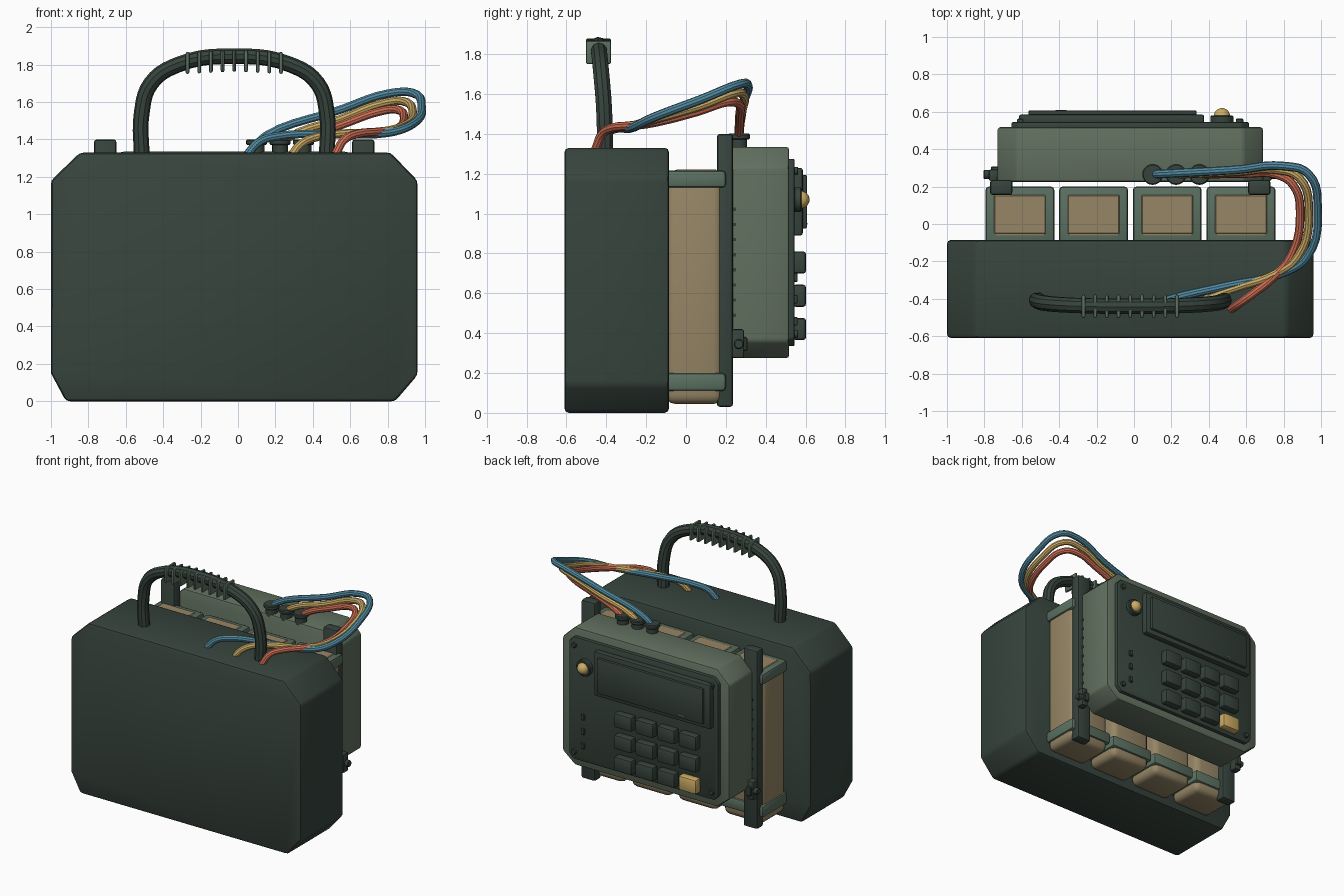
import bpy, bmesh, math
from mathutils import Matrix, Vector

if "Cube" in bpy.data.objects:
    bpy.data.objects.remove(bpy.data.objects["Cube"])

CX = -0.02  # symmetry axis of the device


def material(name, rgb):
    lin = [(c / 255 / 12.92) if c < 10 else ((c / 255 + 0.055) / 1.055) ** 2.4 for c in rgb]
    m = bpy.data.materials.new(name)
    m.diffuse_color = (*lin, 1)
    m.use_nodes = True
    m.node_tree.nodes["Principled BSDF"].inputs["Base Color"].default_value = m.diffuse_color
    return m


DARK = material("dark green", (55, 68, 61))
GREEN = material("olive green", (97, 112, 95))
BAND = material("sage green", (91, 112, 97))
TAN = material("tan", (150, 134, 102))
GOLD = material("gold", (205, 172, 100))
BLUE = material("cable blue", (82, 138, 160))
ORANGE = material("cable orange", (208, 110, 84))


def finish(bm, name, mat, bevel=0.0, seg=2):
    if bevel:
        bm.normal_update()
        edges = [e for e in bm.edges if e.calc_face_angle(0) > math.radians(30)]
        bmesh.ops.bevel(bm, geom=edges, offset=bevel, segments=seg, profile=0.5,
                        affect='EDGES', clamp_overlap=True)
    bmesh.ops.recalc_face_normals(bm, faces=bm.faces)
    me = bpy.data.meshes.new(name)
    bm.to_mesh(me)
    bm.free()
    ob = bpy.data.objects.new(name, me)
    bpy.context.collection.objects.link(ob)
    me.materials.append(mat)
    smooth(ob)
    return ob


def smooth(ob):
    bpy.ops.object.select_all(action='DESELECT')
    ob.select_set(True)
    bpy.context.view_layer.objects.active = ob
    bpy.ops.object.shade_smooth_by_angle(angle=math.radians(35))


def box(name, x, y, z, mat, bevel=0.0, seg=2):
    """Box from (min, max) ranges."""
    bm = bmesh.new()
    bmesh.ops.create_cube(bm, size=1)
    for v in bm.verts:
        v.co = Vector([(r[0] + r[1]) / 2 + c * (r[1] - r[0]) for r, c in zip((x, y, z), v.co)])
    return finish(bm, name, mat, bevel, seg)


def slab(name, outline, y, mat, bevel):
    """XZ outline extruded along y."""
    bm = bmesh.new()
    face = bm.faces.new([bm.verts.new((px, y[0], pz)) for px, pz in outline])
    ext = bmesh.ops.extrude_face_region(bm, geom=[face])
    bmesh.ops.translate(bm, vec=(0, y[1] - y[0], 0),
                        verts=[g for g in ext["geom"] if isinstance(g, bmesh.types.BMVert)])
    return finish(bm, name, mat, bevel)


def octagon(hx, z0, z1, cx, ct, cb):
    right = [(hx - cx, z0), (hx, z0 + cb), (hx, z1 - ct), (hx - cx, z1)]
    return [(CX + a, b) for a, b in right] + [(CX - a, b) for a, b in reversed(right)]


def cylinder(name, loc, r, depth, mat, axis='Z', bevel=0.0, sides=20):
    bm = bmesh.new()
    bmesh.ops.create_cone(bm, cap_ends=True, segments=sides, radius1=r, radius2=r, depth=depth)
    rot = {'Z': Matrix(), 'Y': Matrix.Rotation(math.pi / 2, 4, 'X'),
           'X': Matrix.Rotation(math.pi / 2, 4, 'Y')}[axis]
    bmesh.ops.transform(bm, matrix=Matrix.Translation(loc) @ rot, verts=bm.verts)
    return finish(bm, name, mat, bevel, 1)


def tube(name, pts, r, mat):
    cu = bpy.data.curves.new(name, 'CURVE')
    cu.dimensions = '3D'
    cu.bevel_depth, cu.bevel_resolution, cu.resolution_u = r, 3, 5
    cu.use_fill_caps = True
    sp = cu.splines.new('BEZIER')
    sp.bezier_points.add(len(pts) - 1)
    for bp, p in zip(sp.bezier_points, pts):
        bp.co = p
        bp.handle_left_type = bp.handle_right_type = 'AUTO'
    ob = bpy.data.objects.new(name, cu)
    bpy.context.collection.objects.link(ob)
    cu.materials.append(mat)
    bpy.ops.object.select_all(action='DESELECT')
    ob.select_set(True)
    bpy.context.view_layer.objects.active = ob
    bpy.ops.object.convert(target='MESH')
    smooth(bpy.context.view_layer.objects.active)


# Main case
slab("case", [(-0.92, 0), (0.84, 0), (0.96, 0.14), (0.96, 1.18), (0.815, 1.33),
              (-0.845, 1.33), (-1.0, 1.18), (-1.0, 0.15)], (-0.61, -0.085), DARK, 0.022)

# Carry handle with ribbed grip
half = [(0.495, -0.405, 1.31), (0.495, -0.412, 1.54), (0.445, -0.425, 1.70),
        (0.30, -0.435, 1.80)]
tube("handle", [(CX - a, b, c) for a, b, c in half] + [(CX, -0.44, 1.845)]
     + [(CX + a, b, c) for a, b, c in reversed(half)], 0.042, DARK)
for i in range(9):
    x = CX + (i - 4) * 0.0625
    drop = 0.012 * abs(i - 4) / 4
    box(f"grip_rib_{i}", (x - 0.01, x + 0.01), (-0.502, -0.376),
        (1.762 - drop, 1.88 - drop), BAND, 0.02)

# Four battery cells with end bands
for i in range(4):
    x = -0.61 + i * 0.394
    box(f"cell_{i}", (x - 0.17, x + 0.17), (-0.10, 0.185), (0.045, 1.218), TAN, 0.045, 3)
    for tag, z in (("lower", (0.11, 0.20)), ("upper", (1.13, 1.216))):
        box(f"cell_{tag}_band_{i}", (x - 0.184, x + 0.184), (-0.11, 0.20), z, BAND, 0.018)
    # raised tan cap on the cell top
    box(f"cell_cap_{i}", (x - 0.145, x + 0.145), (-0.06, 0.163), (1.18, 1.221), TAN, 0.012, 1)

# Mounting rails and side latches
for tag, s in (("left", -1), ("right", 1)):
    def span(a, b, s=s):
        return tuple(sorted((CX + s * a, CX + s * b)))
    box(f"rail_{tag}", span(0.63, 0.75), (0.155, 0.236), (0.03, 1.40), DARK, 0.015)
    box(f"latch_{tag}", span(0.70, 0.757), (0.23, 0.292), (0.275, 0.42), DARK, 0.012)
    box(f"latch_grip_{tag}", span(0.70, 0.745), (0.285, 0.308), (0.31, 0.38), DARK, 0.006, 1)
    cylinder(f"latch_pin_{tag}", (CX + s * 0.765, 0.265, 0.345), 0.025, 0.04, DARK, 'X', 0.005, 12)
    # side vents
    for i in range(8):
        z = 0.49 + i * 0.076
        box(f"vent_{tag}_{i}", span(0.70, 0.714), (0.236, 0.25), (z - 0.008, z + 0.008), DARK)

# Control box and its panel
slab("control_box", octagon(0.71, 0.275, 1.335, 0.105, 0.10, 0.085), (0.225, 0.518), GREEN, 0.015)
slab("control_panel", octagon(0.635, 0.335, 1.275, 0.04, 0.04, 0.04), (0.50, 0.545), DARK, 0.008)

# Display
box("display_frame", (-0.615, 0.375), (0.53, 0.586), (0.89, 1.23), DARK, 0.012)
box("display_screen", (-0.565, 0.335), (0.58, 0.607), (0.925, 1.195), DARK, 0.008)
box("display_mark", (-0.42, -0.36), (0.60, 0.609), (0.945, 0.953), GREEN)

# Keypad with one gold key
for r in range(3):
    for c in range(4):
        x, z = 0.12 - c * 0.183, 0.755 - r * 0.167
        box(f"key_{r}_{c}", (x - 0.076, x + 0.076), (0.535, 0.603), (z - 0.056, z + 0.056),
            GOLD if (r, c) == (2, 3) else DARK, 0.016)

# Status slots and panel screws
for i in range(3):
    z = 0.68 - i * 0.11
    box(f"status_slot_{i}", (0.475, 0.505), (0.54, 0.56), (z - 0.022, z + 0.022), DARK, 0.004, 1)
for i, (x, z) in enumerate([(0.565, 1.215), (-0.605, 1.215), (0.565, 0.395), (-0.605, 0.395)]):
    cylinder(f"panel_screw_{i}", (x, 0.548, z), 0.02, 0.03, DARK, 'Y', 0.004, 12)

# Gold lamp in a dark collar
cylinder("lamp_collar", (0.47, 0.56, 1.07), 0.062, 0.04, DARK, 'Y', 0.006, 24)
bm = bmesh.new()
bmesh.ops.create_uvsphere(bm, u_segments=20, v_segments=12, radius=0.044)
bmesh.ops.transform(bm, matrix=Matrix.Translation((0.47, 0.576, 1.07)), verts=bm.verts)
finish(bm, "lamp", GOLD)

# Cable sockets
for i, x in enumerate((0.10, 0.225, 0.35)):
    cylinder(f"socket_base_{i}", (x, 0.265, 1.345), 0.042, 0.06, DARK)
    cylinder(f"socket_collar_{i}", (x, 0.265, 1.386), 0.056, 0.03, DARK, 'Z', 0.006)

# Cables looping from the sockets to the case top
tube("cable_blue", [(0.10, 0.265, 1.37), (0.15, 0.268, 1.42), (0.55, 0.29, 1.56), (0.80, 0.31, 1.645),
                    (0.93, 0.27, 1.65), (0.982, 0.08, 1.575), (0.93, -0.17, 1.48),
                    (0.80, -0.26, 1.435), (0.50, -0.33, 1.43), (0.20, -0.40, 1.415),
                    (0.11, -0.43, 1.385), (0.05, -0.45, 1.32)], 0.023, BLUE)
tube("cable_yellow", [(0.225, 0.265, 1.37), (0.27, 0.267, 1.41), (0.55, 0.28, 1.51),
                      (0.76, 0.29, 1.59), (0.88, 0.25, 1.605), (0.935, 0.07, 1.54),
                      (0.88, -0.17, 1.47), (0.75, -0.27, 1.44), (0.55, -0.34, 1.43),
                      (0.41, -0.39, 1.41), (0.33, -0.43, 1.37), (0.29, -0.45, 1.32)], 0.023, GOLD)
tube("cable_orange", [(0.35, 0.265, 1.37), (0.40, 0.266, 1.41), (0.60, 0.27, 1.495),
                      (0.76, 0.265, 1.55), (0.85, 0.21, 1.56), (0.888, 0.05, 1.51),
                      (0.84, -0.17, 1.455), (0.74, -0.29, 1.44), (0.64, -0.37, 1.43),
                      (0.57, -0.42, 1.40), (0.52, -0.455, 1.32)], 0.023, ORANGE)
